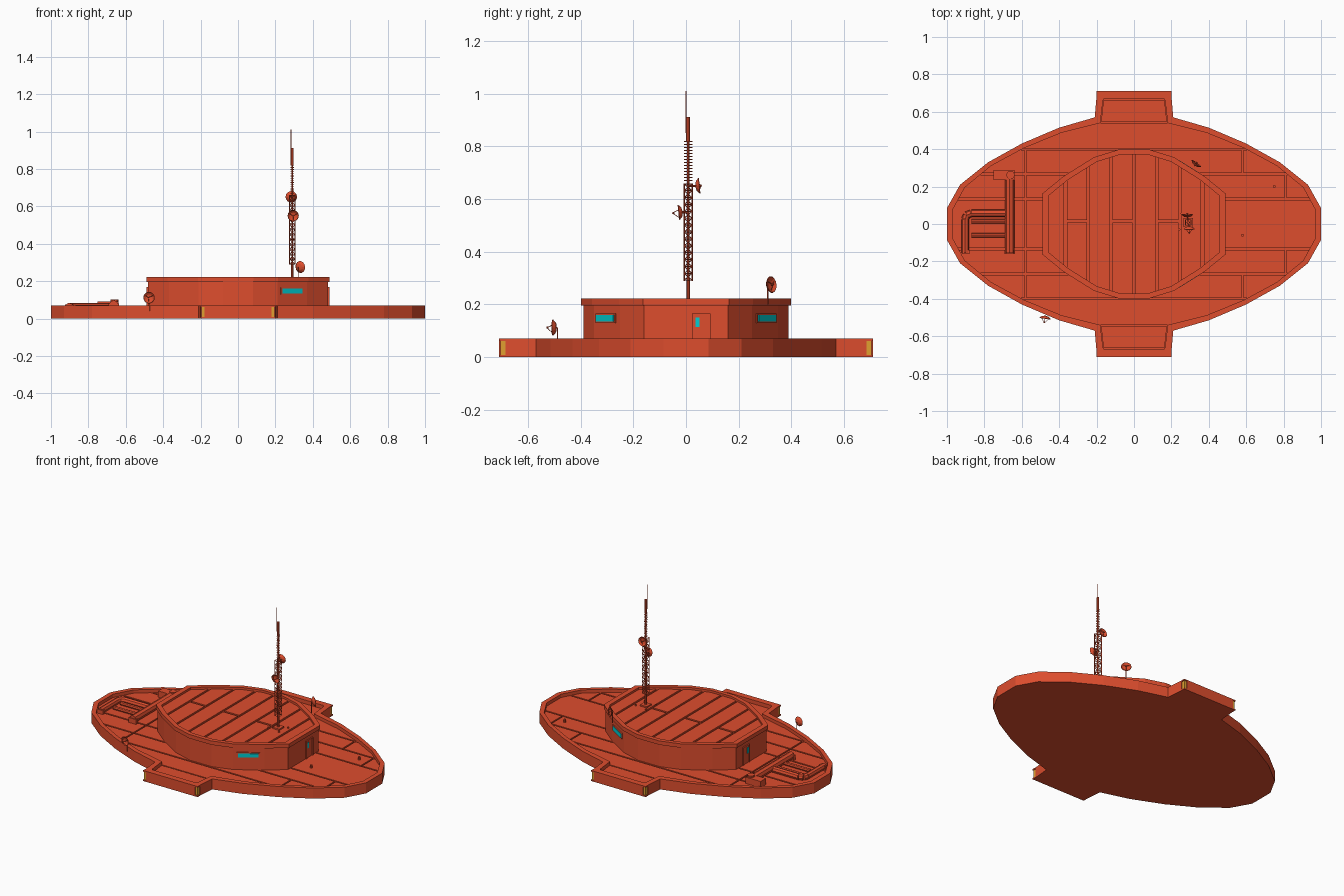
import bpy, bmesh, math
from mathutils import Vector, Matrix

if "Cube" in bpy.data.objects:
    bpy.data.objects.remove(bpy.data.objects["Cube"])


def material(name, col):
    m = bpy.data.materials.new(name)
    m.diffuse_color = (*col, 1)
    m.use_nodes = True
    m.node_tree.nodes["Principled BSDF"].inputs["Base Color"].default_value = m.diffuse_color
    return m


RED = material("red_paint", (0.73, 0.075, 0.027))
CYAN = material("cyan_glass", (0.0, 0.62, 0.65))
GOLD = material("gold_lamp", (0.75, 0.35, 0.03))


def finish(name, bm, mat=RED):
    bmesh.ops.recalc_face_normals(bm, faces=bm.faces[:])
    me = bpy.data.meshes.new(name)
    bm.to_mesh(me)
    bm.free()
    me.materials.append(mat)
    ob = bpy.data.objects.new(name, me)
    bpy.context.collection.objects.link(ob)
    return ob


def full(q):
    """Mirror a quarter outline into a closed four-way symmetric one."""
    h = q + [(-x, y) for x, y in reversed(q)]
    return h + [(-x, -y) for x, y in h]


def scaled(pts, s):
    return [(x * s, y * s) for x, y in pts]


def extrude_face(bm, face, h):
    r = bmesh.ops.extrude_face_region(bm, geom=[face])
    bmesh.ops.translate(bm, vec=(0, 0, h), verts=[v for v in r["geom"] if isinstance(v, bmesh.types.BMVert)])


def prism(name, pts, z0, z1):
    bm = bmesh.new()
    extrude_face(bm, bm.faces.new([bm.verts.new((x, y, z0)) for x, y in pts]), z1 - z0)
    return finish(name, bm)


def ring(name, outer, inner, z0, z1):
    bm = bmesh.new()
    loops = [[bm.verts.new((x, y, z)) for x, y in p]
             for p, z in ((outer, z0), (outer, z1), (inner, z1), (inner, z0))]
    n = len(outer)
    for k in range(4):
        a, b = loops[k], loops[(k + 1) % 4]
        for i in range(n):
            j = (i + 1) % n
            bm.faces.new((a[i], a[j], b[j], b[i]))
    return finish(name, bm)


def planks(name, pts, cells, z0, z1, gap):
    """Cut an outline into boards, one per (x0, x1, y0, y1) cell."""
    total = bmesh.new()
    for x0, x1, y0, y1 in cells:
        bm = bmesh.new()
        bm.faces.new([bm.verts.new((x, y, z0)) for x, y in pts])
        g = gap / 2
        for co, no in (((x0 + g, 0, 0), (-1, 0, 0)), ((x1 - g, 0, 0), (1, 0, 0)),
                       ((0, y0 + g, 0), (0, -1, 0)), ((0, y1 - g, 0), (0, 1, 0))):
            bmesh.ops.bisect_plane(bm, geom=bm.verts[:] + bm.edges[:] + bm.faces[:],
                                   plane_co=co, plane_no=no, clear_outer=True)
        for f in bm.faces[:]:
            extrude_face(bm, f, z1 - z0)
        me = bpy.data.meshes.new("board")
        bm.to_mesh(me)
        bm.free()
        total.from_mesh(me)
        bpy.data.meshes.remove(me)
    return finish(name, total)


def boxes(name, items, mat=RED):
    """items: (centre, size, z rotation)"""
    bm = bmesh.new()
    for c, s, a in items:
        bmesh.ops.create_cube(bm, size=1, matrix=Matrix.Translation(c) @ Matrix.Rotation(a, 4, 'Z') @ Matrix.Diagonal((*s, 1)))
    return finish(name, bm, mat)


def rods(name, items, sides=6):
    """items: (start, end, radius)"""
    bm = bmesh.new()
    for a, b, r in items:
        a, b = Vector(a), Vector(b)
        rot = (b - a).to_track_quat('Z', 'Y').to_matrix().to_4x4()
        bmesh.ops.create_cone(bm, cap_ends=True, segments=sides, radius1=r, radius2=r, depth=(b - a).length,
                              matrix=Matrix.Translation((a + b) / 2) @ rot)
    return finish(name, bm)


def dish(name, centre, facing, r=0.032, feed=0.035):
    c, d = Vector(centre), Vector(facing).normalized()
    m = Matrix.Translation(c) @ d.to_track_quat('Z', 'Y').to_matrix().to_4x4()
    prof = [(0, -.01), (.6 * r, -.006), (r, .005), (.93 * r, .007), (.55 * r, -.002), (0, -.005)]
    bm = bmesh.new()
    vs = [bm.verts.new((x, 0, z)) for x, z in prof]
    es = [bm.edges.new(p) for p in zip(vs, vs[1:])]
    bmesh.ops.spin(bm, geom=vs + es, cent=(0, 0, 0), axis=(0, 0, 1), angle=math.tau, steps=14)
    bmesh.ops.remove_doubles(bm, verts=bm.verts[:], dist=1e-5)
    bm.transform(m)
    finish(name, bm)
    tip = m @ Vector((0, 0, feed))
    arms = [(m @ Vector((.8 * r * math.cos(t), .8 * r * math.sin(t), 0)), tip, .0012) for t in (0.5, 2.6, 4.7)]
    rods(name + "_feed", arms + [(tip, tip - d * .008, .004)])


# hull: floor, raised rim, deck boards
outer = full([(1, .085), (.93, .21), (.78, .33), (.6, .43), (.4, .515), (.21, .57), (.2, .685), (.18, .685), (.18, .71)])
inner_q = [(.97, .075), (.905, .195), (.765, .31), (.59, .405), (.39, .487), (.18, .54)]
inner = full(inner_q + [(.166, .662), (.163, .666), (.16, .67)])
ring("hull_rim", outer, inner, 0, .07)
prism("hull_floor", inner, 0, .038)
cells = []
bands = [-.55, -.4, -.267, -.133, .133, .267, .4, .55]
joints = [[], [-.58, .58], [-.58, .81], [-.58], [-.58, .81], [-.58, .58], []]
for k, js in enumerate(joints):
    xs = [-1.1] + js + [1.1]
    cells += [(a, b, bands[k], bands[k + 1]) for a, b in zip(xs, xs[1:])]
planks("deck_boards", full(inner_q), cells, .036, .048, .01)
for s, n in ((1, "back"), (-1, "front")):
    prism(n + "_platform_floor", [(-.176, .548 * s), (.176, .548 * s), (.163, .664 * s), (-.163, .664 * s)], .036, .048)
# corner lamps in the platform notches
boxes("corner_lamps", [((.188 * a, .695 * b, .033), (.016, .02, .058), 0) for a in (1, -1) for b in (1, -1)], GOLD)
boxes("lamp_caps", [((.19 * a, .697 * b, z), (.022, .026, .008), 0)
                    for a in (1, -1) for b in (1, -1) for z in (.004, .066)])

# cabin walls, roof rim, roof boards
cabin = full([(.48, .16), (.37, .25), (.21, .35), (.08, .39)])
prism("cabin_walls", cabin, .04, .198)
ring("roof_rim", scaled(cabin, 1.02), scaled(cabin, .95), .196, .222)
edges = [-.5] + [k * .122 for k in range(-3, 4)] + [.5]
cells = []
for k, (a, b) in enumerate(zip(edges, edges[1:])):
    ys = [-.5, .015, .5] if 1 <= k <= 6 and k % 2 else [-.5, .5]
    cells += [(a, b, c, d) for c, d in zip(ys, ys[1:])]
planks("roof_boards", scaled(cabin, .95), cells, .196, .208, .014)

# windows on the angled walls
wa = math.atan2(.10, .16)
for s, n in ((1, "back"), (-1, "front")):
    boxes(n + "_window_frame", [((.287, .302 * s, .147), (.14, .012, .036), -wa * s)])
    boxes(n + "_window", [((.287, .302 * s, .147), (.125, .018, .025), -wa * s)], CYAN)

# doors at both cabin ends
for s, n in ((1, "right"), (-1, "left")):
    x = .48 * s
    boxes(n + "_door", [((x, .058, .108), (.008, .06, .11), 0)])
    boxes(n + "_door_frame", [((x, .027, .108), (.016, .006, .116), 0), ((x, .09, .108), (.016, .006, .116), 0),
                              ((x, .058, .165), (.016, .068, .006), 0)])
    boxes(n + "_door_window", [((x, .043, .133), (.014, .015, .037), 0)], CYAN)

# mast: pole, lattice, rungs, spike
mx, my, w = .29, .008, .015
rods("mast_pole", [((mx, my, .2), (mx, my, .3), .007), ((mx, my, .3), (mx, my, .91), .005),
                   ((mx, my, .82), (mx, my, .912), .008), ((mx - .006, my - .008, .85), (mx - .006, my - .008, 1.01), .0025)], 8)
corners = [(mx + a * w, my + b * w) for a, b in ((1, 1), (-1, 1), (-1, -1), (1, -1))]
lattice = [((x, y, .29), (x, y, .66), .003) for x, y in corners]
steps = 14
for i in range(steps + 1):
    z = .292 + i * .366 / steps
    for k in range(4):
        p, q = corners[k], corners[(k + 1) % 4]
        lattice.append(((*p, z), (*q, z), .0018))
        if i < steps:
            a, b = (p, q) if i % 2 else (q, p)
            lattice.append(((*a, z), (*b, z + .366 / steps), .0018))
rods("mast_lattice", lattice, 4)
rungs = []
for i in range(14):
    z = .67 + i * .0115
    rungs += [((mx, my - .016, z), (mx, my + .016, z), .0018), ((mx - .01, my, z), (mx + .01, my, z), .0018)]
rods("mast_rungs", rungs, 4)
boxes("mast_base", [((mx, my, .212), (.05, .05, .01), 0)]
      + [((mx + .06 * math.cos(t), my + .06 * math.sin(t), .211), (.01, .01, .01), t) for t in (.6, 2.2, 3.8, 5.4)])

# dishes
dish("mast_upper_dish", (.285, .045, .65), (0, 1, .1), .031, .014)
dish("mast_lower_dish", (.295, -.022, .55), (0, -1, -.1), .03, .03)
rods("mast_dish_arms", [((mx, my, .65), (.285, .038, .65), .004), ((mx, my, .55), (.295, -.014, .55), .004)])
dish("roof_dish", (.33, .32, .275), (.6, .8, .1), .032, .014)
rods("roof_dish_stalk", [((.322, .31, .2), (.322, .31, .275), .0025)])
dish("deck_dish", (-.475, -.5, .112), (-.15, -1, 0), .031, .03)
rods("deck_dish_stalk", [((-.472, -.488, .04), (-.472, -.488, .112), .0025)])

# deck pipework at the left end
z = .064
rods("main_pipe", [((-.665, .26, .073), (-.665, -.155, .073), .025)], 8)
path = [(-.67, .057), (-.87, .057), (-.895, .047), (-.903, .025), (-.903, -.155)]
rods("return_pipe", [((*a, z), (*b, z), .02) for a, b in zip(path, path[1:])], 8)
rods("cross_pipes", [((-.87, y, .06), (-.67, y, .06), .012) for y in (.015, -.06)], 8)
boxes("valve_box", [((-.695, .262, .068), (.11, .055, .044), 0)])
rods("valve_wheel", [((-.66, .262, .08), (-.66, .262, .102), .022)], 10)
boxes("pipe_feet", [((-.665, -.15, .06), (.056, .02, .04), 0), ((-.903, -.15, .056), (.046, .02, .036), 0)])

# small deck posts
rods("deck_posts", [((x, y, .04), (x, y, .068), .008) for x, y in ((.75, .2), (.58, -.06))], 8)
